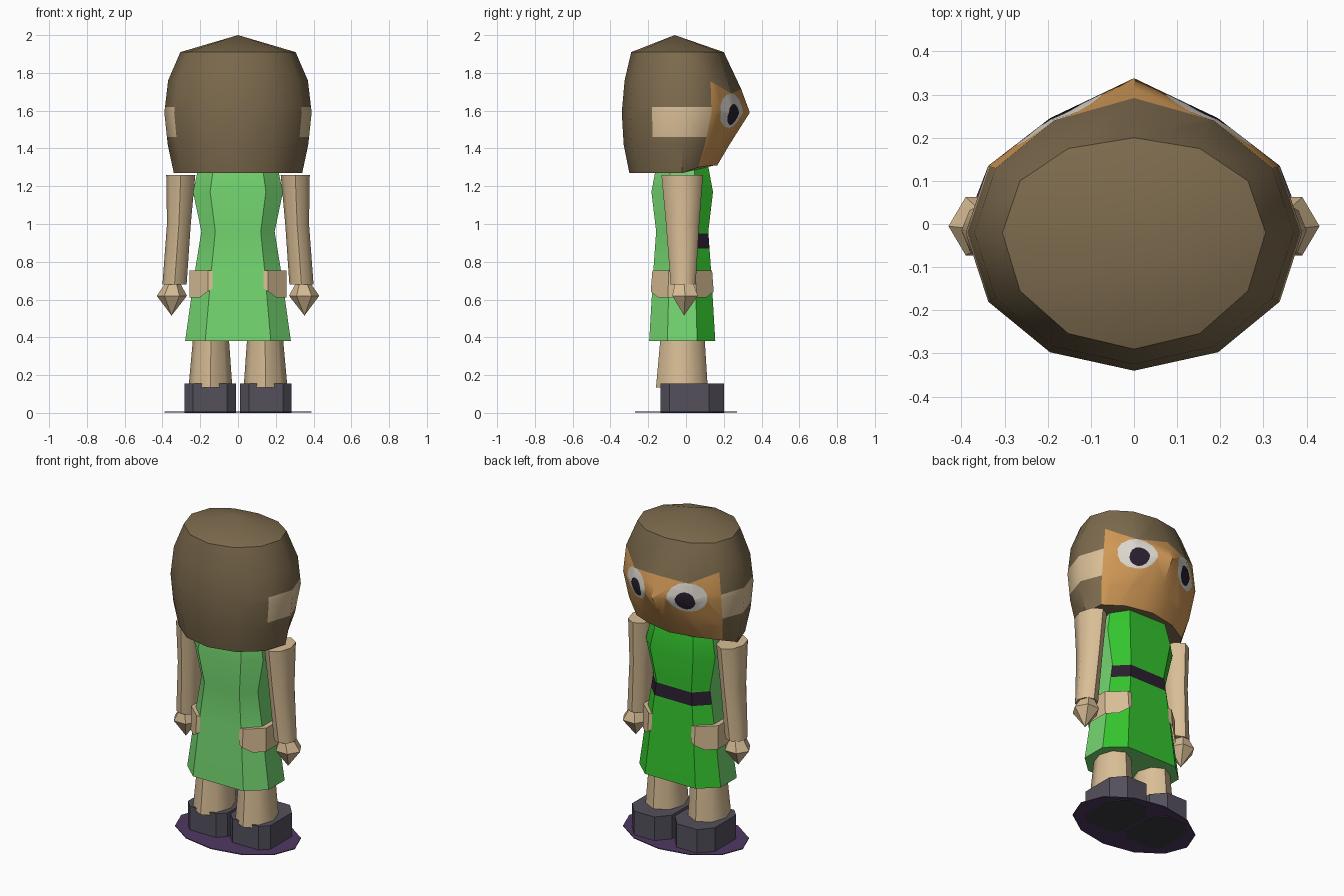
import bpy, bmesh, math
from mathutils import Vector

if "Cube" in bpy.data.objects:
    bpy.data.objects.remove(bpy.data.objects["Cube"])

def srgb(r, g, b):
    return tuple((c / 255 / 12.92) if c < 11 else ((c / 255 + .055) / 1.055) ** 2.4 for c in (r, g, b)) + (1,)

COLOURS = {"hair_brown": (124, 106, 77), "face_orange": (208, 152, 86), "skin": (217, 190, 150),
           "light_green": (116, 214, 112), "bright_green": (52, 196, 46), "shoe_grey": (84, 80, 92),
           "sole_dark": (58, 58, 64), "base_purple": (78, 56, 96), "eye_white": (222, 217, 208),
           "near_black": (42, 31, 46)}
MATS = {}
for n, c in COLOURS.items():
    MATS[n] = bpy.data.materials.new(n)
    MATS[n].diffuse_color = srgb(*c)
ORDER = list(MATS)
IDX = {n: i for i, n in enumerate(ORDER)}

def loft(rings, mat, bottom=None, top=None):
    """Skin rings of points; a one-point ring makes a tip. mat(row, column) names the colour."""
    bm = bmesh.new()
    vs = [[bm.verts.new(p) for p in r] for r in rings]
    n = max(len(r) for r in rings)
    for i in range(len(vs) - 1):
        a, b = vs[i], vs[i + 1]
        for k in range(n):
            j = (k + 1) % n
            if len(b) == 1:
                f = bm.faces.new((a[k], a[j], b[0]))
            elif len(a) == 1:
                f = bm.faces.new((a[0], b[j], b[k]))
            else:
                f = bm.faces.new((a[k], a[j], b[j], b[k]))
            f.material_index = IDX[mat(i, k)]
    for r, m in ((vs[0], bottom), (vs[-1], top)):
        if m and len(r) > 2:
            bm.faces.new(r).material_index = IDX[m]
    bmesh.ops.recalc_face_normals(bm, faces=bm.faces[:])
    return bm

def cut(bm, pred, planes, mat, delete_rest=False):
    """Cut the convex region behind all planes (point, outward normal) into chosen faces."""
    lay = bm.faces.layers.int.new("inside")
    for f in bm.faces:
        f[lay] = int(pred(f))
    for co, no in planes:
        co, no = Vector(co), Vector(no)
        fs = [f for f in bm.faces if f[lay]]
        geom = list({e for f in fs for e in f.edges}) + list({v for f in fs for v in f.verts}) + fs
        bmesh.ops.bisect_plane(bm, geom=geom, dist=1e-5, plane_co=co, plane_no=no)
        for f in bm.faces:
            if f[lay] and (f.calc_center_median() - co).dot(no) > 0:
                f[lay] = 0
    for f in bm.faces:
        if f[lay]:
            f.material_index = IDX[mat]
    if delete_rest:
        bmesh.ops.delete(bm, geom=[f for f in bm.faces if not f[lay]], context='FACES')
    bm.faces.layers.int.remove(lay)

def finish(bm, name, angle=40):
    me = bpy.data.meshes.new(name)
    used = sorted({f.material_index for f in bm.faces})
    for f in bm.faces:
        f.material_index = used.index(f.material_index)
    bm.to_mesh(me)
    bm.free()
    for i in used:
        me.materials.append(MATS[ORDER[i]])
    ob = bpy.data.objects.new(name, me)
    bpy.context.collection.objects.link(ob)
    bpy.ops.object.select_all(action='DESELECT')
    ob.select_set(True)
    bpy.context.view_layer.objects.active = ob
    bpy.ops.object.shade_smooth_by_angle(angle=math.radians(angle))

def oval(z, cx, cy, rx, ry, n=8):
    return [(cx + rx * math.cos(2 * math.pi * k / n), cy + ry * math.sin(2 * math.pi * k / n), z) for k in range(n)]

def z_band(lo, hi):
    return [((0, 0, lo), (0, 0, -1)), ((0, 0, hi), (0, 0, 1))]

# Head: twelve-sided rings, with shaped (y, z) points at 0, 30 and 60 degrees of the face
def head_ring(z, rx, back, front):
    pts = []
    for k in range(12):
        a = math.radians(30 * k)
        m = min(k, 12 - k)
        y, zz = front[m] if m < 3 else (-.02 - math.cos(a) * (back + .02), z)
        pts.append((rx * math.sin(a), y, zz))
    return pts

head = loft([
    head_ring(1.27, .34, -.30, [(.165, 1.31), (.13, 1.31), (.065, 1.30)]),
    head_ring(1.42, .372, -.33, [(.23, 1.42), (.19, 1.42), (.10, 1.42)]),
    head_ring(1.59, .39, -.34, [(.338, 1.59), (.245, 1.59), (.135, 1.59)]),
    head_ring(1.76, .37, -.325, [(.292, 1.715), (.24, 1.69), (.13, 1.755)]),
    head_ring(1.91, .305, -.29, [(.20, 1.91), (.175, 1.91), (.10, 1.91)]),
    [(0, -.06, 2)]],
    lambda i, k: "face_orange" if i < 3 and k in (0, 1, 10, 11) else "hair_brown", "hair_brown")

# Bare skin bands at the ears
def is_side(f):
    c = f.calc_center_median()
    return abs(c.x) > .3 and 1.3 < c.z < 1.85 and f.material_index == IDX["hair_brown"] and abs(f.normal.x) > .8
cut(head, is_side, z_band(1.46, 1.62), "skin")

# Eyes: ovals cut into the face
for s in (1, -1):
    for cx, cz, rx, rz, src, col in ((.175, 1.6, .098, .09, "face_orange", "eye_white"),
                                     (.168, 1.58, .05, .055, "eye_white", "near_black")):
        planes = []
        for k in range(14):
            a = 2 * math.pi * k / 14
            c, d = math.cos(a), math.sin(a)
            planes.append(((s * (cx + rx * c), 0, cz + rz * d), (s * c / rx, 0, d / rz)))
        cut(head, lambda f: f.material_index == IDX[src] and s * f.calc_center_median().x > 0, planes, col)
finish(head, "head")

# Dress: chamfered cross-section, brighter at the face side
def dress_ring(z, rx, ry):
    u = [(1, -.45), (1, .45), (.62, 1), (-.62, 1), (-1, .45), (-1, -.45), (-.62, -1), (.62, -1)]
    return [(rx * x, -.02 + ry * y, z) for x, y in u]

dress = loft([dress_ring(.38, .28, .175), dress_ring(.75, .228, .153), dress_ring(.96, .194, .138),
              dress_ring(1.17, .238, .163), dress_ring(1.32, .205, .135)],
             lambda i, k: "bright_green" if k in (1, 2, 3) else "light_green", "light_green", "light_green")
cut(dress, lambda f: f.material_index == IDX["bright_green"], z_band(.87, .95), "near_black")  # belt
finish(dress, "dress")

for s, side in ((1, "right"), (-1, "left")):
    # Pocket wrapped around the hip, with a slanted lower corner
    pocket = loft([dress_ring(.61, .258, .169), dress_ring(.755, .258, .158)], lambda i, k: "skin", None, "skin")
    cut(pocket, lambda f: True, [((s * .135, 0, .7), (-s, 0, 0)),
                                 ((s * .135, 0, .66), (-s * .05, 0, -.07))], "skin", True)
    finish(pocket, side + "_pocket", 30)

    # Arm and pointed hand
    arm = loft([oval(.68, s * .336, -.015, .064, .066), oval(1.0, s * .313, -.018, .063, .088),
                oval(1.26, s * .303, -.02, .077, .11)], lambda i, k: "skin", "skin", "skin")
    finish(arm, side + "_arm", 50)
    hand = loft([[(s * .352, -.01, .515)], oval(.62, s * .35, -.005, .08, .078, 6),
                 oval(.69, s * .345, -.01, .037, .055, 6)], lambda i, k: "skin", None, "skin")
    finish(hand, side + "_hand", 30)

    # Leg
    leg = loft([oval(.135, s * .146, -.022, .116, .137), oval(.42, s * .143, -.018, .093, .115)],
               lambda i, k: "skin", "skin", "skin")
    finish(leg, side + "_leg", 50)

    # Shoe with chamfered toe and heel, dark underside
    outline = [(-.09, -.168), (.09, -.168), (.137, -.12), (.137, .09), (.07, .168),
               (-.07, .168), (-.137, .09), (-.137, -.12)]
    shoe = loft([[(s * .147 + x, .033 + y, z) for x, y in outline] for z in (0, .155)],
                lambda i, k: "shoe_grey", "sole_dark", "shoe_grey")
    finish(shoe, side + "_shoe", 20)

# Thin base plate
plate = loft([oval(.003, 0, 0, .39, .27, 12), oval(.008, 0, 0, .39, .27, 12)],
             lambda i, k: "base_purple", "base_purple", "base_purple")
finish(plate, "base_plate", 30)

for m in bpy.data.materials:
    if m.users and not m.is_grease_pencil:
        m.use_nodes = True
        m.node_tree.nodes["Principled BSDF"].inputs["Base Color"].default_value = m.diffuse_color
